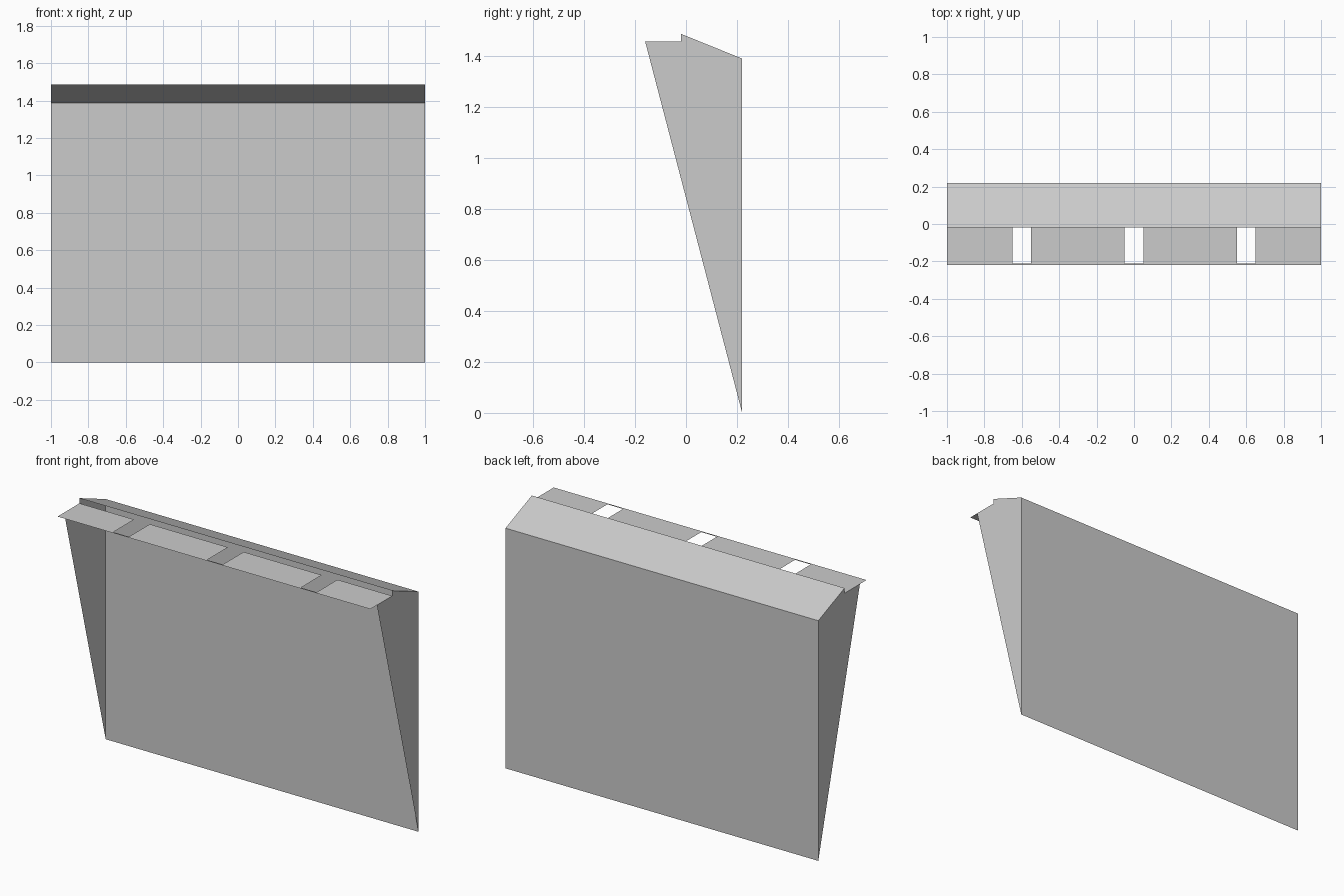
import bpy

if "Cube" in bpy.data.objects:
    bpy.data.objects.remove(bpy.data.objects["Cube"])

HALF = 1.0                       # half width
BACK, RIDGE, FRONT = 0.22, -0.02, -0.22
EAVE_Z, RIDGE_Z, SHELF_Z = 1.388, 1.485, 1.455

grey = bpy.data.materials.new("light grey")
grey.diffuse_color = (0.6, 0.6, 0.6, 1)
grey.use_nodes = True
grey.node_tree.nodes["Principled BSDF"].inputs["Base Color"].default_value = grey.diffuse_color


def sheet(name, polygons):
    """Thin open surface made from a few polygons."""
    verts, faces = [], []
    for poly in polygons:
        faces.append([len(verts) + i for i in range(len(poly))])
        verts += poly
    mesh = bpy.data.meshes.new(name)
    mesh.from_pydata(verts, [], faces)
    mesh.materials.append(grey)
    obj = bpy.data.objects.new(name, mesh)
    bpy.context.collection.objects.link(obj)
    return obj


def flat(x0, x1, y0, y1, z=SHELF_Z):
    return [(x0, y0, z), (x1, y0, z), (x1, y1, z), (x0, y1, z)]


# Upright back wall
sheet("back_wall", [[(HALF, BACK, 0), (-HALF, BACK, 0),
                     (-HALF, BACK, EAVE_Z), (HALF, BACK, EAVE_Z)]])

# Sloping top, high at the front
sheet("sloped_top", [[(-HALF, RIDGE, RIDGE_Z), (HALF, RIDGE, RIDGE_Z),
                      (HALF, BACK, EAVE_Z), (-HALF, BACK, EAVE_Z)]])

# Tapered side panels; the front between them is open
profile = [(BACK, 0), (BACK, EAVE_Z), (RIDGE, RIDGE_Z),
           (RIDGE, SHELF_Z), (-0.16, SHELF_Z)]
for side, name in ((1, "right_side"), (-1, "left_side")):
    pts = [(side * HALF, y, z) for y, z in profile]
    sheet(name, [pts if side > 0 else pts[::-1]])

# Overhanging shelf with three slots and a narrow front rim
RIM = -0.21
panels = [flat(-HALF, HALF, FRONT, RIM)]
start = -HALF
for centre in (-0.6, 0.0, 0.6):
    panels.append(flat(start, centre - 0.05, RIM, RIDGE))
    start = centre + 0.05
panels.append(flat(start, HALF, RIM, RIDGE))
sheet("slotted_shelf", panels)
